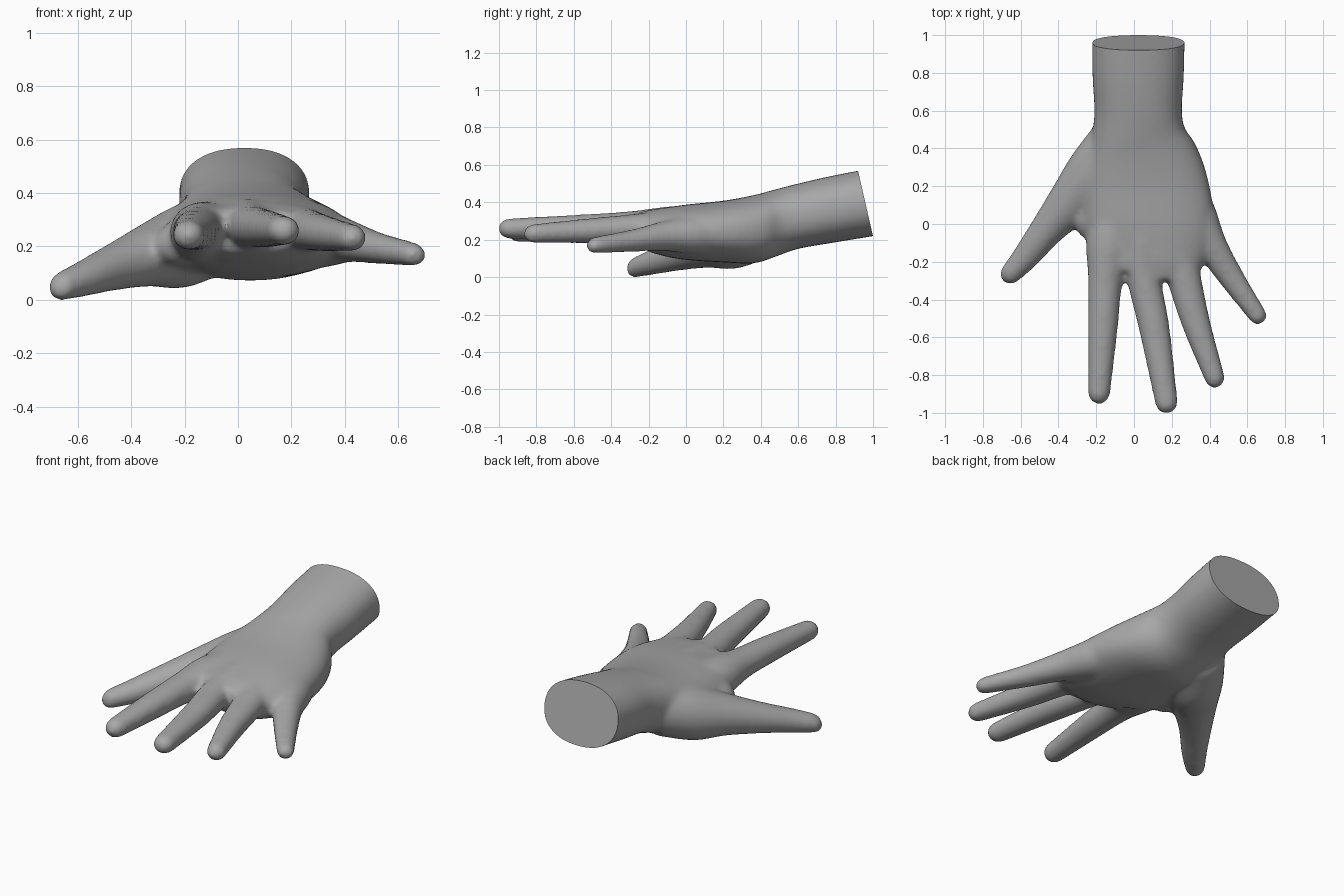
import bpy, bmesh, math
from mathutils import Vector

if "Cube" in bpy.data.objects:
    bpy.data.objects.remove(bpy.data.objects["Cube"])

skin = bpy.data.materials.new("skin grey")
skin.diffuse_color = (0.39, 0.39, 0.39, 1)
skin.use_nodes = True
skin.node_tree.nodes["Principled BSDF"].inputs["Base Color"].default_value = skin.diffuse_color
bm = bmesh.new()


def spline(a, b, c, d, t):
    return 0.5 * (2 * b + (c - a) * t + (2 * a - 5 * b + 4 * c - d) * t * t + (3 * b - a - 3 * c + d) * t ** 3)


def loft(sections, power=1.0, round_tip=True, n=32, steps=6):
    """Closed tube through sections (x, y, z, half width, half height)."""
    s = [Vector(p) for p in sections]
    s = [2 * s[0] - s[1]] + s + [2 * s[-1] - s[-2]]
    path = [spline(*s[i:i + 4], k / steps) for i in range(len(s) - 3) for k in range(steps)]
    path.append(s[-2])
    if round_tip:
        end = path[-1].copy()
        step = Vector(end[:3]) - Vector(path[-2][:3])
        step.normalize()
        for k in range(1, 6):
            a = k * math.pi / 2 / 5.3
            c = Vector(end[:3]) + step * end[3] * math.sin(a)
            path.append(Vector((*c, end[3] * math.cos(a), end[4] * math.cos(a))))
    rings = []
    for i, p in enumerate(path):
        d = path[min(i + 1, len(path) - 1)] - path[max(i - 1, 0)]
        side = Vector((-d[1], d[0], 0)).normalized()
        ring = []
        for j in range(n):
            a = 2 * math.pi * j / n
            c, q = math.cos(a), math.sin(a)
            u = math.copysign(abs(c) ** power, c) * p[3]
            v = math.copysign(abs(q) ** power, q) * p[4]
            ring.append(bm.verts.new(Vector(p[:3]) + side * u + Vector((0, 0, v))))
        rings.append(ring)
    for r, q in zip(rings, rings[1:]):
        for j in range(n):
            bm.faces.new((r[j], r[(j + 1) % n], q[(j + 1) % n], q[j]))
    bm.faces.new(rings[0][::-1])
    bm.faces.new(rings[-1])


# forearm and palm
loft([(0.025, 1.15, 0.43, 0.245, 0.185), (0.022, 0.80, 0.368, 0.243, 0.18),
      (0.022, 0.60, 0.328, 0.232, 0.175), (0.025, 0.48, 0.292, 0.25, 0.18),
      (0.04, 0.36, 0.258, 0.30, 0.182), (0.06, 0.20, 0.246, 0.335, 0.165),
      (0.08, 0.0, 0.242, 0.345, 0.148), (0.075, -0.12, 0.244, 0.32, 0.128),
      (0.055, -0.20, 0.253, 0.27, 0.106), (0.04, -0.27, 0.262, 0.23, 0.08)],
     power=0.88, round_tip=False)
# thumb with its fleshy base
loft([(-0.08, 0.43, 0.255, 0.16, 0.15), (-0.21, 0.26, 0.202, 0.158, 0.155),
      (-0.33, 0.12, 0.172, 0.127, 0.12), (-0.46, -0.03, 0.128, 0.092, 0.09),
      (-0.57, -0.17, 0.086, 0.073, 0.07), (-0.655, -0.265, 0.056, 0.057, 0.056)])
# web between thumb and index finger
loft([(-0.08, 0.25, 0.24, 0.16, 0.13), (-0.15, 0.12, 0.23, 0.14, 0.125),
      (-0.215, 0.01, 0.215, 0.10, 0.085)])
# index finger
loft([(-0.09, 0.12, 0.245, 0.13, 0.12), (-0.13, -0.10, 0.255, 0.125, 0.115),
      (-0.152, -0.30, 0.265, 0.092, 0.085),
      (-0.165, -0.55, 0.26, 0.08, 0.073), (-0.185, -0.895, 0.245, 0.060, 0.056)])
# middle finger
loft([(0.03, 0.10, 0.26, 0.10, 0.125), (0.04, -0.10, 0.272, 0.10, 0.108),
      (0.055, -0.30, 0.275, 0.09, 0.08),
      (0.107, -0.55, 0.268, 0.082, 0.07), (0.172, -0.945, 0.262, 0.061, 0.055)])
# ring finger
loft([(0.17, 0.10, 0.255, 0.10, 0.12), (0.215, -0.09, 0.26, 0.105, 0.104),
      (0.263, -0.28, 0.262, 0.092, 0.078),
      (0.327, -0.52, 0.25, 0.077, 0.067), (0.427, -0.815, 0.235, 0.055, 0.052)])
# little finger
loft([(0.27, 0.14, 0.235, 0.12, 0.11), (0.325, 0.03, 0.23, 0.12, 0.105), (0.412, -0.12, 0.222, 0.086, 0.08),
      (0.52, -0.29, 0.197, 0.068, 0.06), (0.655, -0.485, 0.173, 0.050, 0.046)])

mesh = bpy.data.meshes.new("hand")
bm.to_mesh(mesh)
bm.free()
hand = bpy.data.objects.new("hand", mesh)
bpy.context.collection.objects.link(hand)

# fuse all parts into one smooth skin
remesh = hand.modifiers.new("fuse", "REMESH")
remesh.mode = "VOXEL"
remesh.voxel_size = 0.014
smooth = hand.modifiers.new("soften", "SMOOTH")
smooth.factor = 0.5
smooth.iterations = 16
bpy.context.view_layer.objects.active = hand
hand.select_set(True)
bpy.ops.object.convert(target="MESH")

# slanted flat cut at the wrist
bm = bmesh.new()
bm.from_mesh(hand.data)
cut = bmesh.ops.bisect_plane(bm, geom=bm.verts[:] + bm.edges[:] + bm.faces[:],
                             plane_co=(0, 0.92, 0.57), plane_no=(0, 0.35, 0.08), clear_outer=True)
rim = [e for e in cut["geom_cut"] if isinstance(e, bmesh.types.BMEdge)]
bmesh.ops.holes_fill(bm, edges=rim, sides=0)
bmesh.ops.recalc_face_normals(bm, faces=bm.faces[:])
# rest the lowest point on the floor
low = min(v.co.z for v in bm.verts)
bmesh.ops.translate(bm, verts=bm.verts[:], vec=(0, 0, -low))
bm.to_mesh(hand.data)
bm.free()
hand.data.materials.clear()
hand.data.materials.append(skin)
for p in hand.data.polygons:
    p.material_index = 0
bpy.ops.object.shade_smooth_by_angle(angle=math.radians(40))
